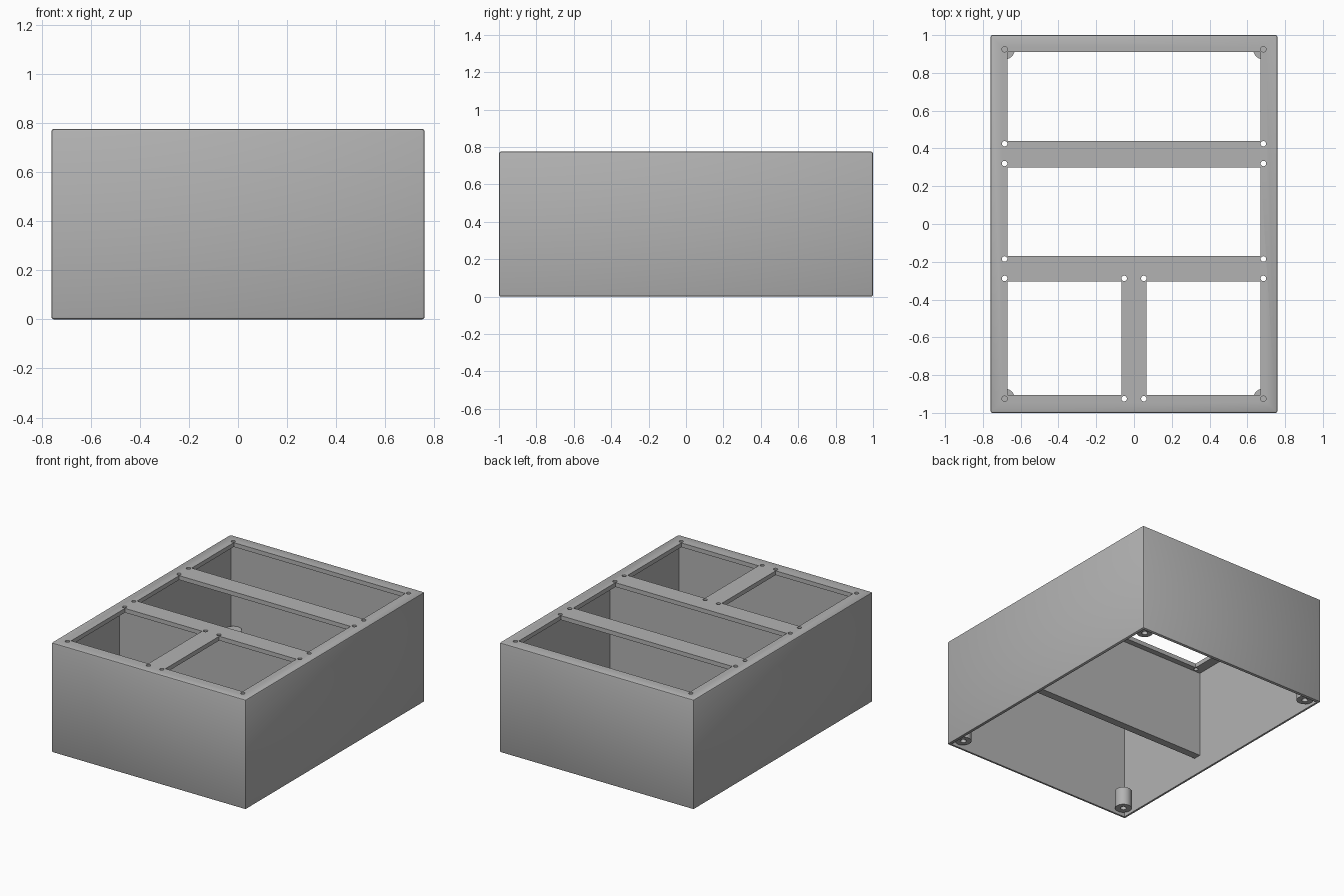
import bpy, bmesh
from mathutils import Vector

cube = bpy.data.objects.get("Cube")
if cube:
    bpy.data.objects.remove(cube, do_unlink=True)

HX, HY, H = 0.76, 1.0, 0.775     # half width, half depth, height
WALL, TOP = 0.02, 0.03           # side wall and top panel thickness
SX, SY = 0.685, 0.925            # screw positions

grey = bpy.data.materials.new("plain grey")
grey.use_nodes = True
colour = (0.45, 0.45, 0.45, 1)
grey.diffuse_color = colour
grey.node_tree.nodes["Principled BSDF"].inputs["Base Color"].default_value = colour


def finish(name, bm):
    mesh = bpy.data.meshes.new(name)
    bm.to_mesh(mesh)
    bm.free()
    mesh.materials.append(grey)
    ob = bpy.data.objects.new(name, mesh)
    bpy.context.collection.objects.link(ob)
    return ob


def add_box(bm, x0, x1, y0, y1, z0, z1):
    made = bmesh.ops.create_cube(bm, size=1)["verts"]
    bmesh.ops.scale(bm, vec=(x1 - x0, y1 - y0, z1 - z0), verts=made)
    bmesh.ops.translate(bm, vec=Vector((x0 + x1, y0 + y1, z0 + z1)) / 2, verts=made)


def add_cylinder(bm, x, y, z0, z1, r):
    made = bmesh.ops.create_cone(bm, cap_ends=True, segments=24, radius1=r,
                                 radius2=r, depth=z1 - z0)["verts"]
    bmesh.ops.translate(bm, vec=(x, y, (z0 + z1) / 2), verts=made)


def cut(ob, bm):
    cutter = finish("cutter", bm)
    cutter.hide_render = True
    mod = ob.modifiers.new("cut", "BOOLEAN")
    mod.operation, mod.solver, mod.object = "DIFFERENCE", "EXACT", cutter
    select(ob)
    bpy.ops.object.modifier_apply(modifier=mod.name)
    bpy.data.objects.remove(cutter, do_unlink=True)


def select(ob):
    bpy.ops.object.select_all(action="DESELECT")
    ob.select_set(True)
    bpy.context.view_layer.objects.active = ob


# Case: softened block, hollowed from below
bm = bmesh.new()
add_box(bm, -HX, HX, -HY, HY, 0, H)
bmesh.ops.bevel(bm, geom=bm.edges[:], offset=0.01, segments=2, profile=0.5,
                affect="EDGES")
case = finish("case", bm)
bm = bmesh.new()
add_box(bm, WALL - HX, HX - WALL, WALL - HY, HY - WALL, -0.1, H - TOP)
cut(case, bm)

# Windows in the top panel
bm = bmesh.new()
for x0, x1, y0, y1 in ((-0.67, 0.67, 0.44, 0.91), (-0.67, 0.67, -0.17, 0.30),
                       (-0.67, -0.067, -0.905, -0.305), (0.067, 0.67, -0.905, -0.305)):
    add_box(bm, x0, x1, y0, y1, H - 0.1, H + 0.1)
cut(case, bm)

# Screw holes beside the window corners
bm = bmesh.new()
for side in (-1, 1):
    for y in (SY, 0.425, 0.32, -0.185, -0.288, -SY):
        add_cylinder(bm, side * SX, y, H - 0.1, H + 0.1, 0.0145)
    for y in (-0.288, -SY):
        add_cylinder(bm, side * 0.052, y, H - 0.1, H + 0.1, 0.0145)
cut(case, bm)

# Cross wall hanging below the front bar
bm = bmesh.new()
add_box(bm, WALL - HX, HX - WALL, -0.265, -0.21, 0.125, H - TOP)
finish("cross_wall", bm)

# Corner screw posts with blind holes in the underside
for sx, side in ((-1, "right"), (1, "left")):
    for sy, end in ((-1, "front"), (1, "back")):
        bm = bmesh.new()
        add_cylinder(bm, sx * SX, sy * SY, 0.02, 0.15, 0.054)
        post = finish(f"{end}_{side}_post", bm)
        bm = bmesh.new()
        add_cylinder(bm, sx * SX, sy * SY, -0.02, 0.12, 0.02)
        cut(post, bm)
        select(post)
        bpy.ops.object.shade_smooth_by_angle()

select(case)
bpy.ops.object.shade_smooth_by_angle()
